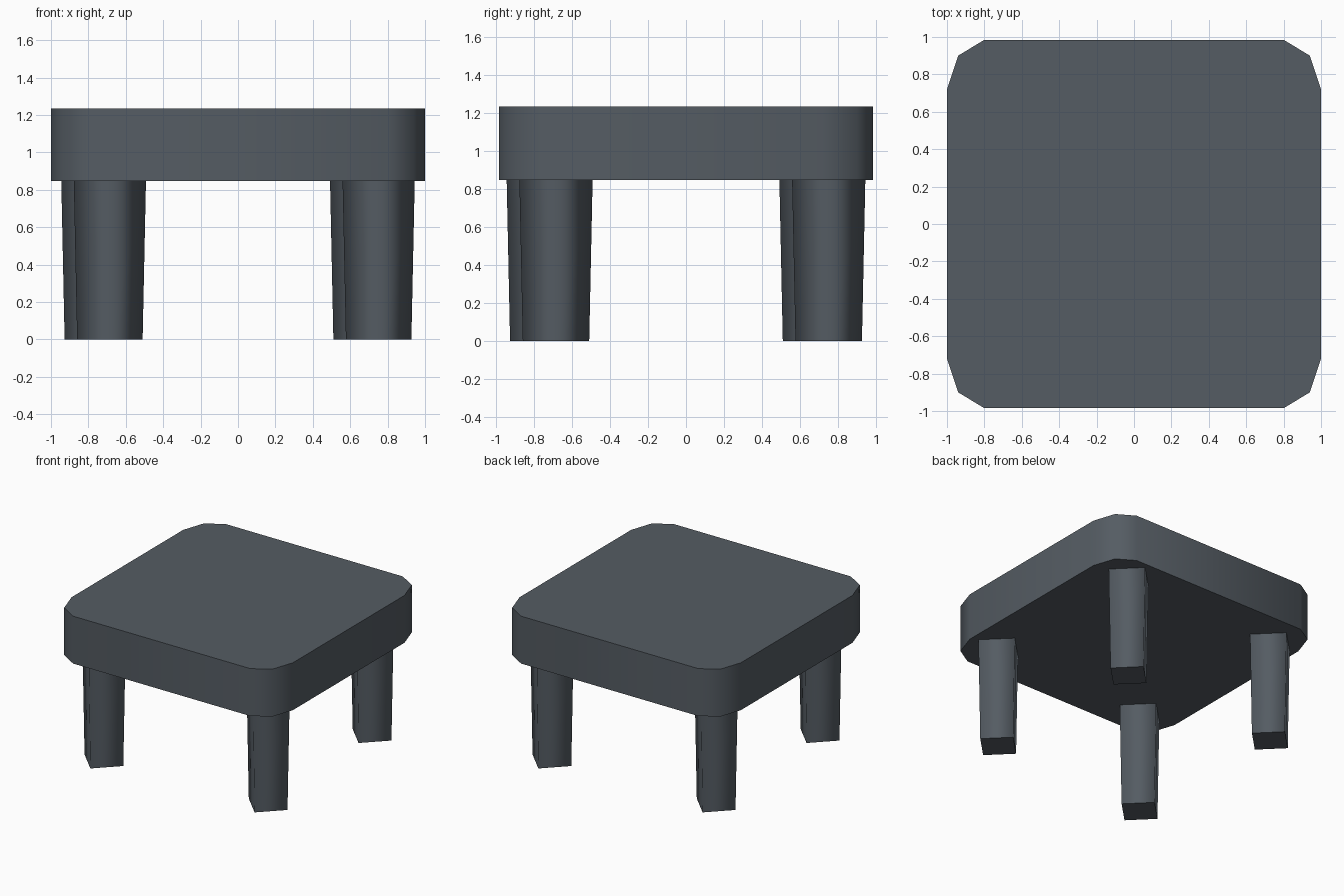
import bpy, bmesh, math
from mathutils import Vector

cube = bpy.data.objects.get("Cube")
if cube:
    bpy.data.objects.remove(cube, do_unlink=True)

# Single slate grey finish
COLOUR = (0.09, 0.107, 0.125, 1)
slate = bpy.data.materials.new("slate_grey")
slate.use_nodes = True
slate.diffuse_color = COLOUR
shader = slate.node_tree.nodes["Principled BSDF"]
shader.inputs["Base Color"].default_value = COLOUR
shader.inputs["Roughness"].default_value = 0.7


def loft(name, lower, upper, z0, z1):
    """Solid between two matching outlines, smooth around the sides, flat caps."""
    bm = bmesh.new()
    a = [bm.verts.new((x, y, z0)) for x, y in lower]
    b = [bm.verts.new((x, y, z1)) for x, y in upper]
    n = len(a)
    for i in range(n):
        j = (i + 1) % n
        bm.faces.new((a[i], a[j], b[j], b[i])).smooth = True
    bm.faces.new(a[::-1])
    bm.faces.new(b)
    for e in bm.edges:
        if any(not f.smooth for f in e.link_faces):
            e.smooth = False
    mesh = bpy.data.meshes.new(name)
    bm.to_mesh(mesh)
    bm.free()
    mesh.materials.append(slate)
    obj = bpy.data.objects.new(name, mesh)
    bpy.context.collection.objects.link(obj)
    return obj


# Thick top with faceted round corners, mirrored from one corner
corner = [(1.0, 0.72), (0.94, 0.9), (0.8, 0.985)]
outline = (corner
           + [(-x, y) for x, y in reversed(corner)]
           + [(-x, -y) for x, y in corner]
           + [(x, -y) for x, y in reversed(corner)])
loft("table_top", outline, outline, 0.848, 1.235)


# Four tapered diamond legs, set in a slightly turned square
def diamond(centre, radius):
    return [(centre.x + radius * math.cos(k * math.pi / 2),
             centre.y + radius * math.sin(k * math.pi / 2)) for k in range(4)]


names = ["front_left_leg", "back_left_leg", "back_right_leg", "front_right_leg"]
spot = Vector((0.752, -0.685))
for name in names:
    loft(name, diamond(spot, 0.175), diamond(spot, 0.193), 0, 0.852)
    spot = Vector((-spot.y, spot.x))
